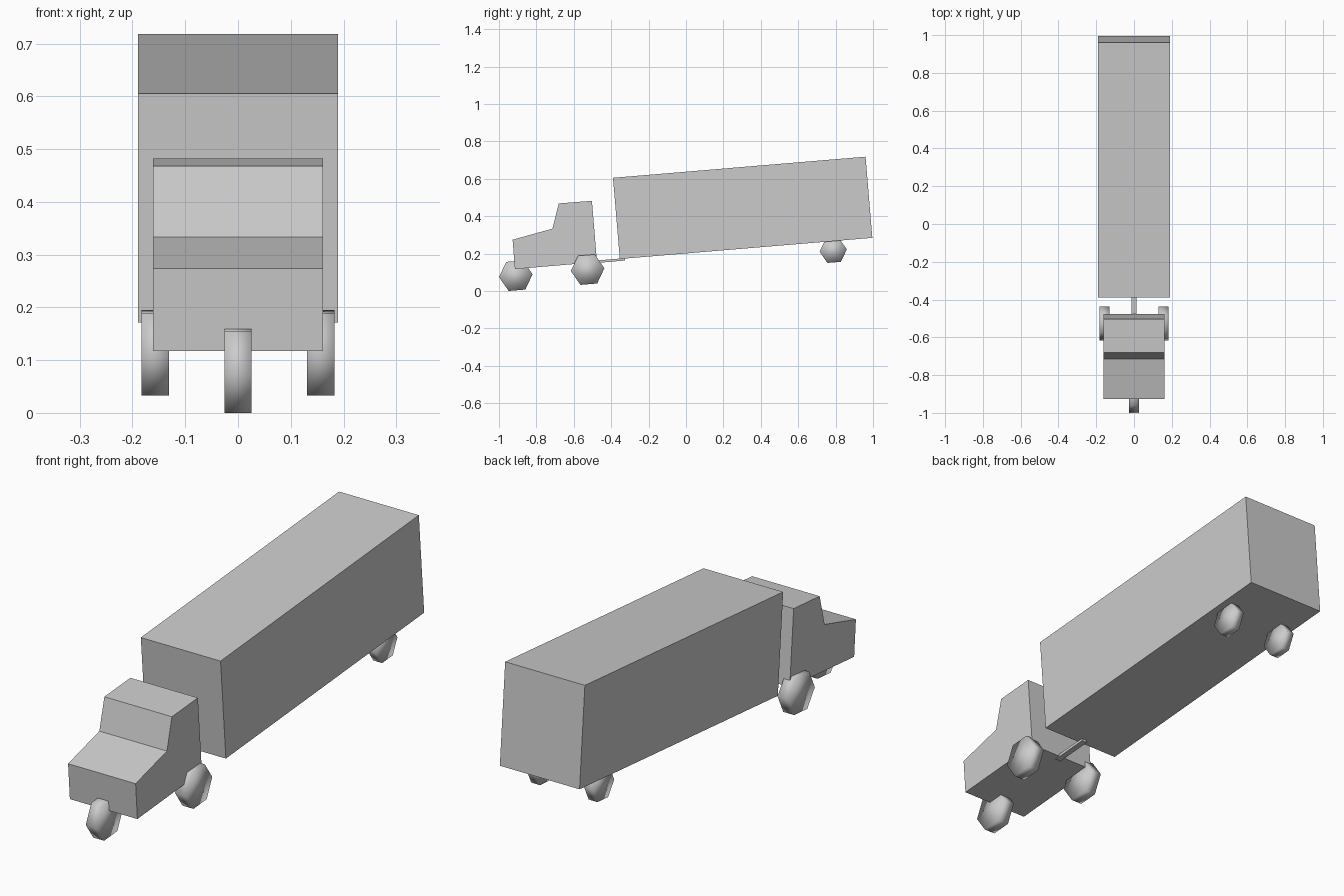
import bpy, math

cube = bpy.data.objects.get("Cube")
if cube:
    bpy.data.objects.remove(cube, do_unlink=True)

PITCH = math.radians(4.78)  # the whole truck leans nose down

grey = bpy.data.materials.new("plain grey")
grey.use_nodes = True
grey.diffuse_color = (0.6, 0.6, 0.6, 1)
grey.node_tree.nodes["Principled BSDF"].inputs["Base Color"].default_value = (0.6, 0.6, 0.6, 1)


def prism(name, profile, half_width):
    """Side profile of (y, z) points, clockwise seen from -x, extruded across x."""
    n = len(profile)
    verts = [(x, y, z) for x in (-half_width, half_width) for y, z in profile]
    faces = [tuple(range(n)), tuple(range(2 * n - 1, n - 1, -1))]
    faces += [(i, i + n, (i + 1) % n + n, (i + 1) % n) for i in range(n)]
    mesh = bpy.data.meshes.new(name)
    mesh.from_pydata(verts, [], faces)
    mesh.materials.append(grey)
    obj = bpy.data.objects.new(name, mesh)
    bpy.context.collection.objects.link(obj)
    return obj


def box(name, y, z, length, height, half_width):
    """Pitched box whose lower front edge lies at (y, z)."""
    c, s = math.cos(PITCH), math.sin(PITCH)
    corners = [(0, 0), (0, height), (length, height), (length, 0)]
    return prism(name, [(y + u * c - v * s, z + u * s + v * c) for u, v in corners], half_width)


def wheel(name, x, y, z, radius, width):
    """Six-sided, softly shaded wheel with its axle along x."""
    bpy.ops.mesh.primitive_cylinder_add(vertices=6, radius=radius, depth=width,
                                        location=(x, y, z))
    obj = bpy.context.object
    obj.name = name
    # stand the disc up, then pitch it with the truck
    obj.rotation_mode = 'ZYX'
    obj.rotation_euler = (0, math.pi / 2, 0)
    bpy.ops.object.transform_apply(location=False, rotation=True, scale=False)
    obj.rotation_mode = 'XYZ'
    obj.rotation_euler = (PITCH, 0, 0)
    bpy.ops.object.shade_smooth()
    obj.data.materials.append(grey)


# Cargo box and drawbar
box("trailer_box", -0.354, 0.171, 1.355, 0.4355, 0.19)
box("drawbar", -0.50, 0.148, 0.175, 0.013, 0.013)

# Cab with hood and sloping windscreen
prism("cab", [(-0.915, 0.117), (-0.927, 0.274), (-0.714, 0.333),
              (-0.68, 0.468), (-0.503, 0.482), (-0.476, 0.154)], 0.161)

# Wheels
wheel("front_wheel", 0, -0.91, 0.0815, 0.09, 0.052)
for side, sign in (("left", 1), ("right", -1)):
    wheel(f"cab_wheel_{side}", sign * 0.157, -0.526, 0.114, 0.09, 0.052)
    wheel(f"trailer_wheel_{side}", sign * 0.137, 0.787, 0.216, 0.073, 0.042)
